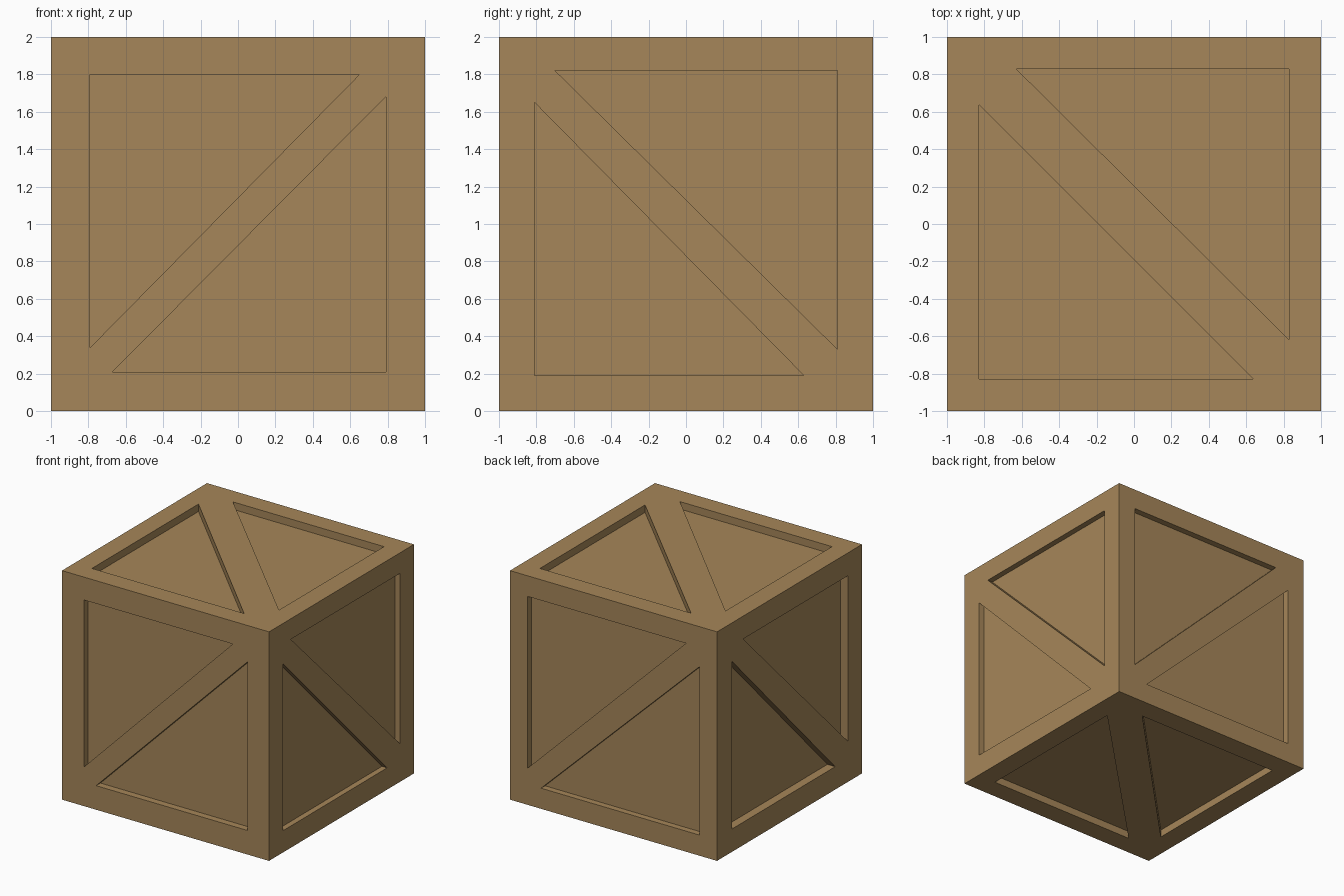
import bpy, bmesh
from mathutils import Vector

if "Cube" in bpy.data.objects:
    bpy.data.objects.remove(bpy.data.objects["Cube"])

# Each side: outward normal, right axis, up axis, recess depth, two triangles
# (coordinates run from -1 to 1 across the side, measured from its centre)
X, Y, Z = Vector((1, 0, 0)), Vector((0, 1, 0)), Vector((0, 0, 1))
SIDES = [
    (-Y, X, Z, 0.06, [[(-.79, .80), (.65, .80), (-.79, -.66)], [(.79, .68), (.79, -.79), (-.67, -.79)]]),
    (X, Y, Z, 0.05, [[(-.70, .82), (.81, .82), (.81, -.67)], [(-.81, .65), (-.81, -.81), (.63, -.81)]]),
    (Y, -X, Z, 0.055, [[(-.83, .82), (.70, .82), (-.83, -.68)], [(.83, .65), (.83, -.82), (-.70, -.82)]]),
    (-X, -Y, Z, 0.075, [[(-.64, .80), (.81, .80), (.81, -.65)], [(-.79, .66), (-.79, -.80), (.63, -.80)]]),
    (Z, X, Y, 0.065, [[(-.63, .83), (.83, .83), (.83, -.62)], [(-.83, .64), (-.83, -.83), (.64, -.83)]]),
    (-Z, X, Y, 0.065, [[(.82, .63), (.82, -.82), (-.63, -.82)], [(.59, .81), (-.82, .81), (-.82, -.63)]]),
]


def make_object(name, bm):
    bmesh.ops.recalc_face_normals(bm, faces=bm.faces)
    mesh = bpy.data.meshes.new(name)
    bm.to_mesh(mesh)
    bm.free()
    obj = bpy.data.objects.new(name, mesh)
    bpy.context.collection.objects.link(obj)
    return obj


def add_prism(bm, tri, normal, right, up, depth):
    # triangular block from just outside the side down to the recess floor
    def ring(h):
        return [bm.verts.new(Z + normal * h + right * u + up * v) for u, v in tri]
    outer, inner = ring(1.1), ring(1 - depth)
    bm.faces.new(outer)
    bm.faces.new(inner[::-1])
    for i in range(3):
        j = (i + 1) % 3
        bm.faces.new((outer[i], inner[i], inner[j], outer[j]))


# Crate body
bm = bmesh.new()
bmesh.ops.create_cube(bm, size=2)
bmesh.ops.translate(bm, verts=bm.verts, vec=Z)
crate = make_object("crate", bm)
wood = bpy.data.materials.new("wood")
wood.diffuse_color = (0.38, 0.24, 0.10, 1)
wood.use_nodes = True
wood.node_tree.nodes["Principled BSDF"].inputs["Base Color"].default_value = wood.diffuse_color
crate.data.materials.append(wood)

# Cutters for the triangular recesses
bm = bmesh.new()
for normal, right, up, depth, tris in SIDES:
    for tri in tris:
        add_prism(bm, tri, normal, right, up, depth)
cutter = make_object("recess_cutter", bm)
cutter.data.materials.append(wood)
cutter.hide_render = True

# Carve the recesses, then discard the cutter
mod = crate.modifiers.new("recesses", 'BOOLEAN')
mod.operation = 'DIFFERENCE'
mod.solver = 'EXACT'
mod.object = cutter
bpy.context.view_layer.objects.active = crate
bpy.ops.object.modifier_apply(modifier=mod.name)
bpy.data.objects.remove(cutter)
